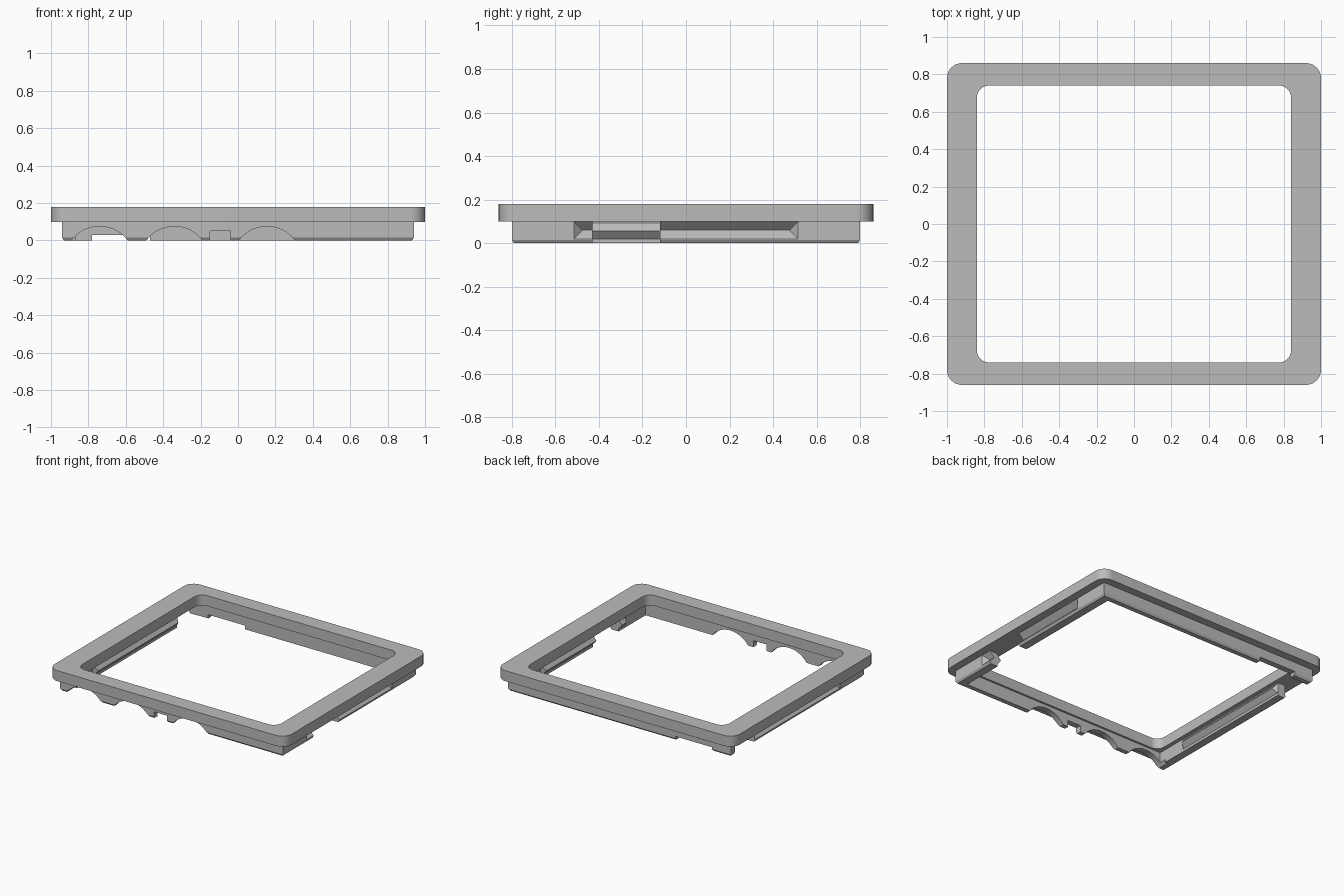
import bpy, bmesh, math

if "Cube" in bpy.data.objects:
    bpy.data.objects.remove(bpy.data.objects["Cube"])

grey = bpy.data.materials.new("plain_grey")
grey.use_nodes = True
colour = (0.5, 0.5, 0.5, 1)
grey.diffuse_color = colour
grey.node_tree.nodes["Principled BSDF"].inputs["Base Color"].default_value = colour


def finish(name, bm):
    bmesh.ops.recalc_face_normals(bm, faces=bm.faces)
    mesh = bpy.data.meshes.new(name)
    bm.to_mesh(mesh)
    bm.free()
    mesh.materials.append(grey)
    obj = bpy.data.objects.new(name, mesh)
    bpy.context.collection.objects.link(obj)
    return obj


def rounded_rect(hx, hy, r, steps=10):
    """Outline with rounded corners; r = 0 gives a plain rectangle."""
    if r == 0:
        return [(hx, hy), (-hx, hy), (-hx, -hy), (hx, -hy)]
    pts = []
    for i, (sx, sy) in enumerate([(1, 1), (-1, 1), (-1, -1), (1, -1)]):
        for k in range(steps + 1):
            a = (i + k / steps) * math.pi / 2
            pts.append((sx * (hx - r) + r * math.cos(a),
                        sy * (hy - r) + r * math.sin(a)))
    return pts


def ring(name, levels):
    """Closed frame swept through (half x, half y, radius, z) levels."""
    bm = bmesh.new()
    loops = [[bm.verts.new((x, y, z)) for x, y in rounded_rect(hx, hy, r)]
             for hx, hy, r, z in levels]
    n = len(loops[0])
    for a, b in zip(loops, loops[1:] + loops[:1]):
        for i in range(n):
            j = (i + 1) % n
            bm.faces.new((a[i], a[j], b[j], b[i]))
    return finish(name, bm)


def box(name, x0, x1, y0, y1, z0, z1):
    bm = bmesh.new()
    bmesh.ops.create_cube(bm, size=1)
    for v in bm.verts:
        v.co = ((x0 + x1) / 2 + v.co.x * (x1 - x0),
                (y0 + y1) / 2 + v.co.y * (y1 - y0),
                (z0 + z1) / 2 + v.co.z * (z1 - z0))
    return finish(name, bm)


def hip(name, base_x, ridge_x, half_y, half_z, mid_z, mitre):
    """Sideways hipped wedge: rectangle base tapering to a ridge along y."""
    bm = bmesh.new()
    base = [bm.verts.new((base_x, sy * half_y, mid_z + sz * half_z))
            for sy, sz in [(-1, -1), (1, -1), (1, 1), (-1, 1)]]
    r0 = bm.verts.new((ridge_x, mitre - half_y, mid_z))
    r1 = bm.verts.new((ridge_x, half_y - mitre, mid_z))
    a, b, c, d = base
    for f in [base, (a, b, r1, r0), (c, d, r0, r1), (d, a, r0), (b, c, r1)]:
        bm.faces.new(f)
    return finish(name, bm)


def arch(name, x):
    """Shallow circular cutter through the front wall."""
    radius = 0.1875
    bm = bmesh.new()
    pts = [(x + radius * math.cos(2 * math.pi * i / 64),
            0.075 - radius + radius * math.sin(2 * math.pi * i / 64)) for i in range(64)]
    face = bm.faces.new([bm.verts.new((px, -0.85, pz)) for px, pz in pts])
    ext = bmesh.ops.extrude_face_region(bm, geom=[face])
    for v in ext["geom"]:
        if isinstance(v, bmesh.types.BMVert):
            v.co.y = -0.7
    return finish(name, bm)


def combine(target, tool, operation):
    mod = target.modifiers.new("combine", "BOOLEAN")
    mod.operation, mod.solver, mod.object = operation, "EXACT", tool
    bpy.context.view_layer.update()
    deps = bpy.context.evaluated_depsgraph_get()
    mesh = bpy.data.meshes.new_from_object(target.evaluated_get(deps))
    target.modifiers.clear()
    target.data = mesh
    bpy.data.objects.remove(tool)


# Upper bezel plate
plate = ring("bezel_plate", [(1, 0.86, 0.08, 0.1), (1, 0.86, 0.08, 0.18),
                             (0.84, 0.74, 0.065, 0.18), (0.84, 0.74, 0.065, 0.1)])

# Lower skirt with a chamfered bottom edge
skirt = ring("lower_skirt", [(0.93, 0.79, 0, 0), (0.94, 0.8, 0, 0.015),
                             (0.94, 0.8, 0, 0.105), (0.87, 0.755, 0, 0.105),
                             (0.87, 0.755, 0, 0)])

# Side walls folded inwards: ridge inside, groove outside
for s in (1, -1):
    combine(skirt, hip("ridge", s * 0.88, s * 0.84, 0.52, 0.048, 0.056, 0.04), "UNION")
    combine(skirt, hip("groove", s * 0.95, s * 0.90, 0.525, 0.05, 0.06, 0.05), "DIFFERENCE")

# Arched cutouts in the front wall
for x in (-0.74, -0.34, 0.155):
    combine(skirt, arch("arch", x), "DIFFERENCE")

# Notches: front slot, shallow back slot, left wall gap, right corner gap
for cut in [(-0.15, -0.04, -0.85, -0.7, -0.1, 0.05),
            (-0.78, -0.47, 0.7, 0.85, -0.1, 0.028),
            (0.8, 1, -0.43, -0.12, -0.1, 0.1),
            (-1, -0.8, 0.51, 0.752, -0.1, 0.1)]:
    combine(skirt, box("notch", *cut), "DIFFERENCE")

# Smooth the rounded corners, keep every hard edge
for obj in (plate, skirt):
    bpy.ops.object.select_all(action="DESELECT")
    obj.select_set(True)
    bpy.context.view_layer.objects.active = obj
    bpy.ops.object.shade_smooth_by_angle(angle=math.radians(25))
